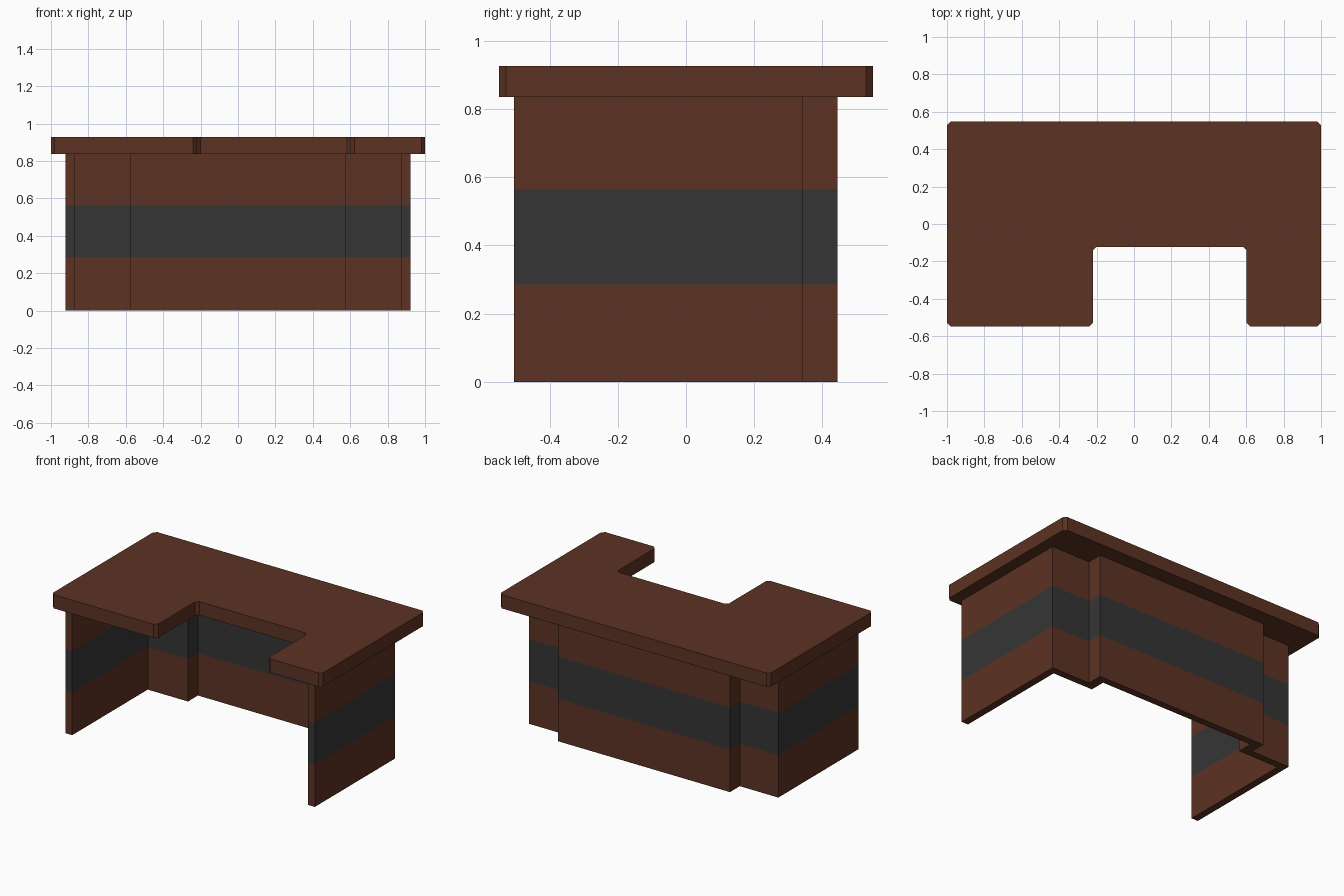
import bpy
import bmesh

cube = bpy.data.objects.get("Cube")
if cube:
    bpy.data.objects.remove(cube, do_unlink=True)


def flat_material(name, rgb):
    mat = bpy.data.materials.new(name)
    mat.use_nodes = True
    colour = (*rgb, 1.0)
    mat.diffuse_color = colour
    bsdf = mat.node_tree.nodes["Principled BSDF"]
    bsdf.inputs["Base Color"].default_value = colour
    bsdf.inputs["Roughness"].default_value = 0.8
    return mat


def prism(name, outline, levels, materials, band_index, chamfer=0.0):
    """Stack a closed outline through the levels; band_index gives each layer's material."""
    bm = bmesh.new()
    rings = [[bm.verts.new((x, y, z)) for x, y in outline] for z in levels]
    count = len(outline)
    bm.faces.new(rings[0])
    bm.faces.new(rings[-1])
    for layer, (low, high) in enumerate(zip(rings, rings[1:])):
        for i in range(count):
            j = (i + 1) % count
            face = bm.faces.new((low[i], low[j], high[j], high[i]))
            face.material_index = band_index[layer]
    bmesh.ops.recalc_face_normals(bm, faces=bm.faces[:])
    if chamfer:
        upright = [e for e in bm.edges
                   if abs(e.verts[0].co.z - e.verts[1].co.z) > 0.01]
        bmesh.ops.bevel(bm, geom=upright, offset=chamfer, segments=1,
                        profile=0.5, affect='EDGES')
    mesh = bpy.data.meshes.new(name)
    bm.to_mesh(mesh)
    bm.free()
    for mat in materials:
        mesh.materials.append(mat)
    obj = bpy.data.objects.new(name, mesh)
    bpy.context.collection.objects.link(obj)
    return obj


wood = flat_material("brown wood", (0.107, 0.033, 0.017))
band = flat_material("charcoal band", (0.036, 0.036, 0.036))

# Desk panels: right half of the thin wall, inner side then outer side, mirrored
front = -0.505
inner = [(0.575, 0.398), (0.575, 0.293), (0.873, 0.293), (0.873, front)]
outer = [(0.922, front), (0.922, 0.341), (0.637, 0.341), (0.637, 0.445)]
half = inner + outer
wall = half + [(-x, y) for x, y in reversed(half)]
prism("desk_panels", wall, [0, 0.285, 0.565, 0.836], [wood, band], [0, 1, 0])

# Worktop with a seating cutout and chamfered corners
top = [(-1, -0.548), (-0.22, -0.548), (-0.22, -0.122), (0.602, -0.122),
       (0.602, -0.548), (1, -0.548), (1, 0.548), (-1, 0.548)]
prism("worktop", top, [0.836, 0.927], [wood], [0], chamfer=0.02)
